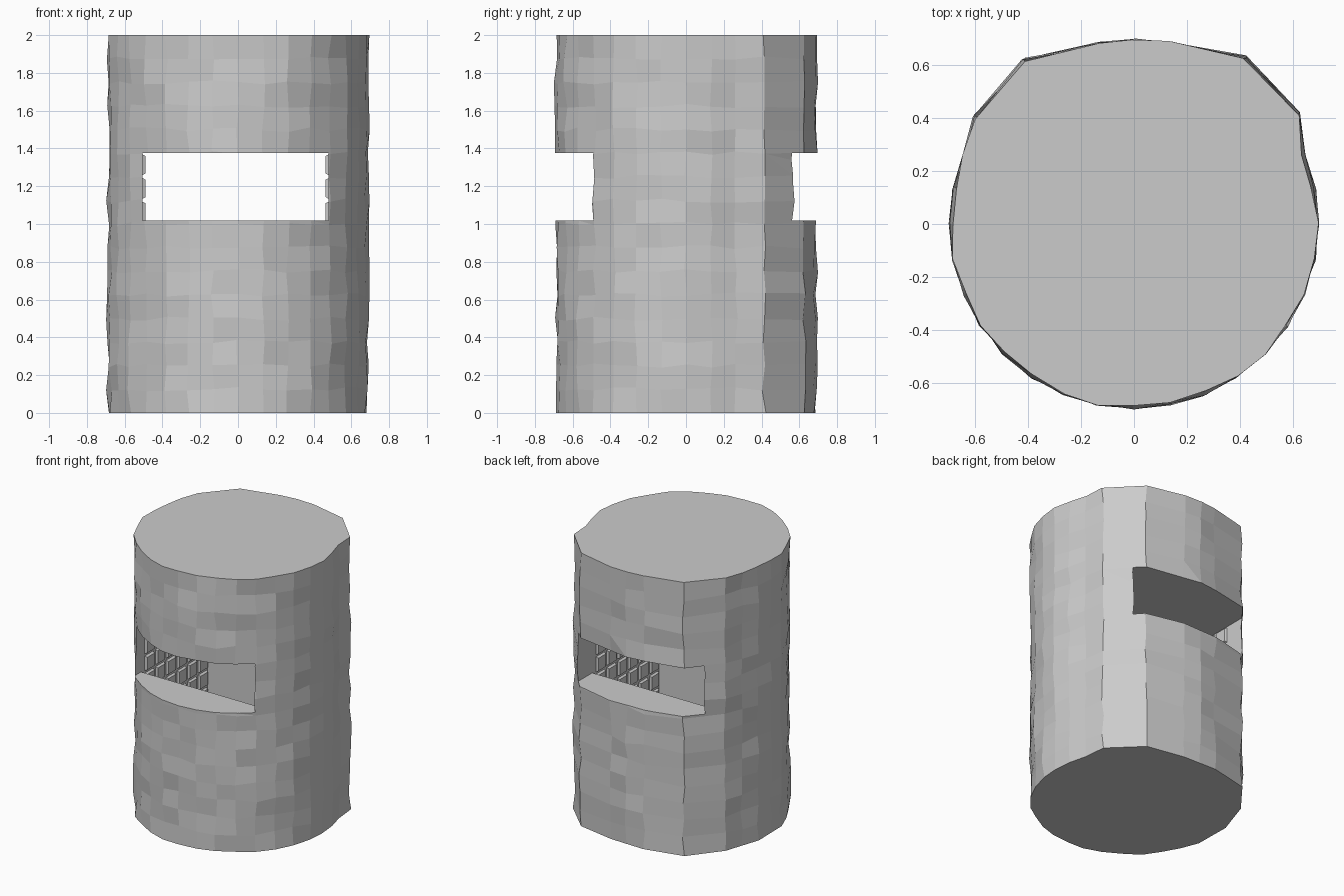
import bpy, bmesh, math, random

if "Cube" in bpy.data.objects:
    bpy.data.objects.remove(bpy.data.objects["Cube"])

random.seed(4)
RINGS, SIDES = 16, 32
CX = -0.013                                   # centre of the slot


def make_object(name, bm):
    bmesh.ops.recalc_face_normals(bm, faces=bm.faces)
    me = bpy.data.meshes.new(name)
    bm.to_mesh(me)
    bm.free()
    ob = bpy.data.objects.new(name, me)
    bpy.context.collection.objects.link(ob)
    return ob


def add_box(bm, x0, x1, y0, y1, z0, z1):
    r = bmesh.ops.create_cube(bm, size=1)
    for v in r["verts"]:
        v.co.x = (x0 + x1) / 2 + v.co.x * (x1 - x0)
        v.co.y = (y0 + y1) / 2 + v.co.y * (y1 - y0)
        v.co.z = (z0 + z1) / 2 + v.co.z * (z1 - z0)
    return r["verts"]


# Rough stone body: jittered rings, with broad facets at the two rear corners
skipped = {4, 6, 10, 12}
corner = {3: 0.745, 5: 0.755, 11: 0.742, 13: 0.72, 7: 0.695}
bm = bmesh.new()
rings = []
for i in range(RINGS + 1):
    ring = []
    end = i in (0, RINGS)
    for k in range(SIDES):
        if k in skipped:
            continue
        a = 2 * math.pi * k / SIDES + random.uniform(-0.012, 0.012)
        r = corner.get(k, 0.689) + random.uniform(-0.010, 0.010)
        z = 2 * i / RINGS + (0 if end else random.uniform(-0.012, 0.012))
        ring.append(bm.verts.new((r * math.cos(a), r * math.sin(a), z)))
    rings.append(ring)
n = len(rings[0])
for lo, hi in zip(rings, rings[1:]):
    for k in range(n):
        m = (k + 1) % n
        bm.faces.new((lo[k], lo[m], hi[m], hi[k]))
bm.faces.new(rings[0][::-1])
bm.faces.new(rings[-1])
body = make_object("stone_body", bm)


# Cutters: through slot, rim rebate and inner cavity
def cut(name, *box):
    bm = bmesh.new()
    add_box(bm, *box)
    c = make_object(name, bm)
    c.hide_render = True
    c.hide_viewport = True
    mod = body.modifiers.new(name, "BOOLEAN")
    mod.operation = "DIFFERENCE"
    mod.solver = "EXACT"
    mod.object = c


cut("slot_cutter", CX - 0.493, CX + 0.493, -1, 1, 1.018, 1.376)
cut("rim_cutter", CX - 0.4925, CX + 0.4925, -0.40, 0.40, 0.99, 1.2)
cut("cavity_cutter", CX - 0.492, CX + 0.492, -0.37, 0.37, 0.15, 1.1)

# Raised tiles lining both side walls of the opening
bm = bmesh.new()
for side in (-1, 1):
    for row in range(9):
        for col in range(6):
            y, z = -0.37 + (col + 0.5) * 0.74 / 6, 0.3135 + row * 0.125
            verts = add_box(bm, CX + side * 0.499, CX + side * 0.477,
                            y - 0.052, y + 0.052, z - 0.058, z + 0.058)
            for v in verts:                   # taper the inward face
                if abs(v.co.x - CX) < 0.485:
                    v.co.y = y + (v.co.y - y) * 0.8
                    v.co.z = z + (v.co.z - z) * 0.8
make_object("lining_tiles", bm)
